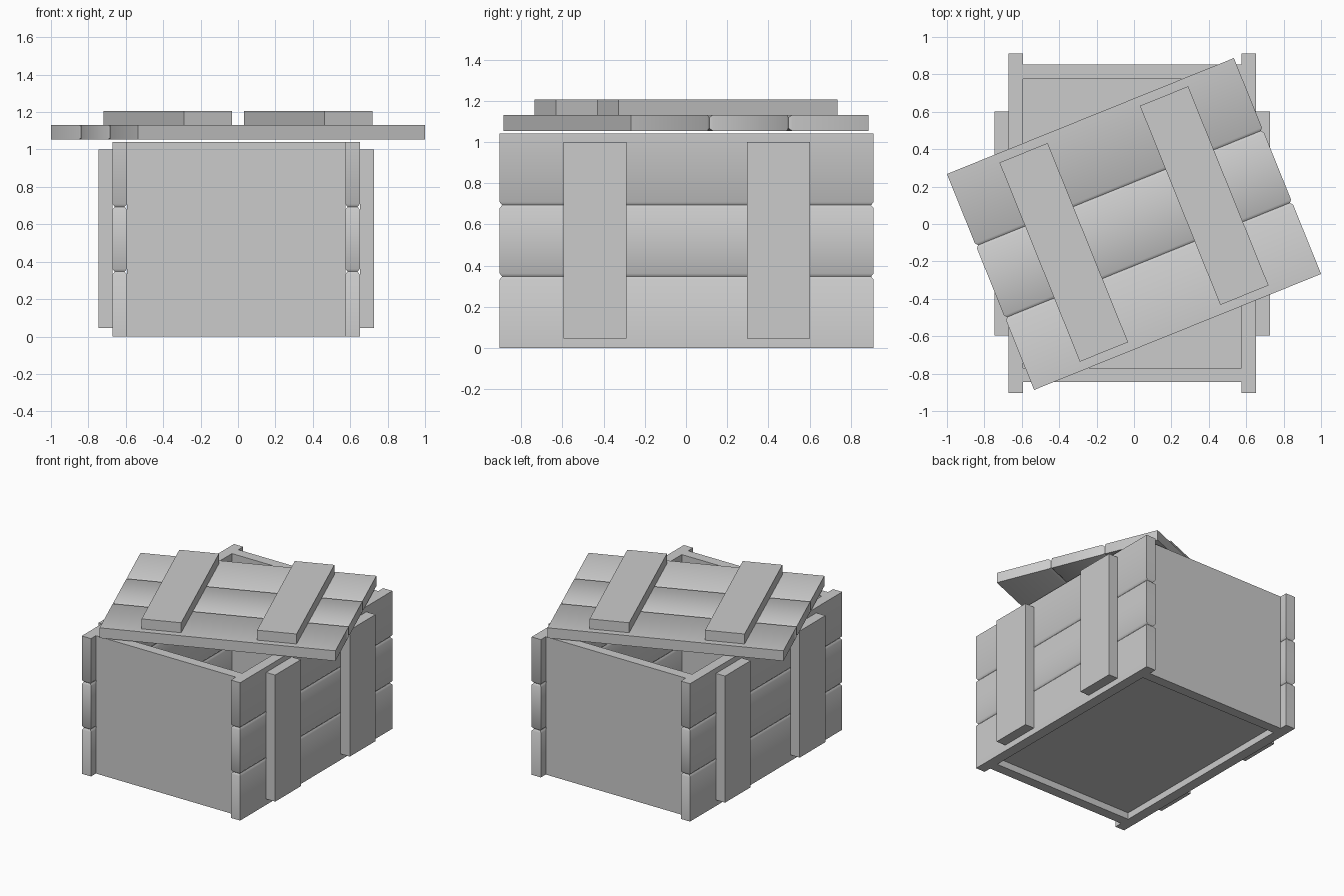
import bpy, bmesh
from math import radians
from mathutils import Matrix, Vector

if "Cube" in bpy.data.objects:
    bpy.data.objects.remove(bpy.data.objects["Cube"])

CX, CY = -0.01, 0.003          # the crate body sits slightly off centre
LID = Matrix.Rotation(radians(22), 4, 'Z')


def finish(bm, name, matrix):
    """Recalculate, keep hard corners sharp, place and link."""
    bmesh.ops.transform(bm, matrix=matrix, verts=bm.verts)
    bmesh.ops.recalc_face_normals(bm, faces=bm.faces)
    for f in bm.faces:
        f.smooth = True
    for e in bm.edges:
        e.smooth = e.calc_face_angle(0) < radians(60)
    me = bpy.data.meshes.new(name)
    bm.to_mesh(me)
    bm.free()
    ob = bpy.data.objects.new(name, me)
    bpy.context.collection.objects.link(ob)


def box(name, lo, hi, matrix=Matrix()):
    lo, hi = Vector(lo), Vector(hi)
    bm = bmesh.new()
    bmesh.ops.create_cube(bm, size=1)
    place = Matrix.Translation((lo + hi) / 2) @ Matrix.Diagonal((*(hi - lo), 1))
    finish(bm, name, matrix @ place)


def plank_panel(name, thick, length, height, matrix):
    """Three stacked planks along local z, with a V groove running around each joint."""
    bm = bmesh.new()
    depth, half = 0.012, 0.0145
    levels = [(0, 0)]
    for k in (1, 2):
        z = height * k / 3
        levels += [(z - half, 0), (z, depth), (z + half, 0)]
    levels.append((height, 0))
    rings = []
    for z, d in levels:
        x, y = thick / 2 - d, length / 2 - d
        rings.append([bm.verts.new(p) for p in
                      ((-x, -y, z), (x, -y, z), (x, y, z), (-x, y, z))])
    for a, b in zip(rings, rings[1:]):
        for i in range(4):
            j = (i + 1) % 4
            bm.faces.new((a[i], a[j], b[j], b[i]))
    bm.faces.new(rings[0])
    bm.faces.new(rings[-1])
    finish(bm, name, matrix)


body = Matrix.Translation((CX, CY, 0))

# Planked side walls with two upright battens each
for side, s in (("left", -1), ("right", 1)):
    plank_panel(side + "_wall", 0.077, 1.815, 1.04,
                body @ Matrix.Translation((s * 0.6225, 0, 0)))
    x0, x1 = sorted((s * 0.661, s * 0.737))
    for end, t in (("front", -1), ("back", 1)):
        y0, y1 = sorted((t * 0.292, t * 0.598))
        box(f"{side}_{end}_batten", (x0, y0, 0.045), (x1, y1, 1.0), body)

# Plain end walls between the side walls
for end, t in (("front", -1), ("back", 1)):
    y0, y1 = sorted((t * 0.773, t * 0.849))
    box(end + "_wall", (-0.584, y0, 0), (0.584, y1, 1.04), body)

# Recessed floor
box("floor", (-0.584, -0.773, 0.05), (0.584, 0.773, 0.12), body)

# Askew planked lid: stack the planks across its width
lay_flat = Matrix(((0, 1, 0, 0), (0, 0, 1, -0.6225), (1, 0, 0, 1.0925), (0, 0, 0, 1)))
plank_panel("lid", 0.077, 1.655, 1.245, LID @ lay_flat)

# Lid battens
for side, s in (("left", -1), ("right", 1)):
    c = s * 0.405
    box(f"lid_{side}_batten", (c - 0.139, -0.574, 1.131), (c + 0.139, 0.574, 1.206), LID)
